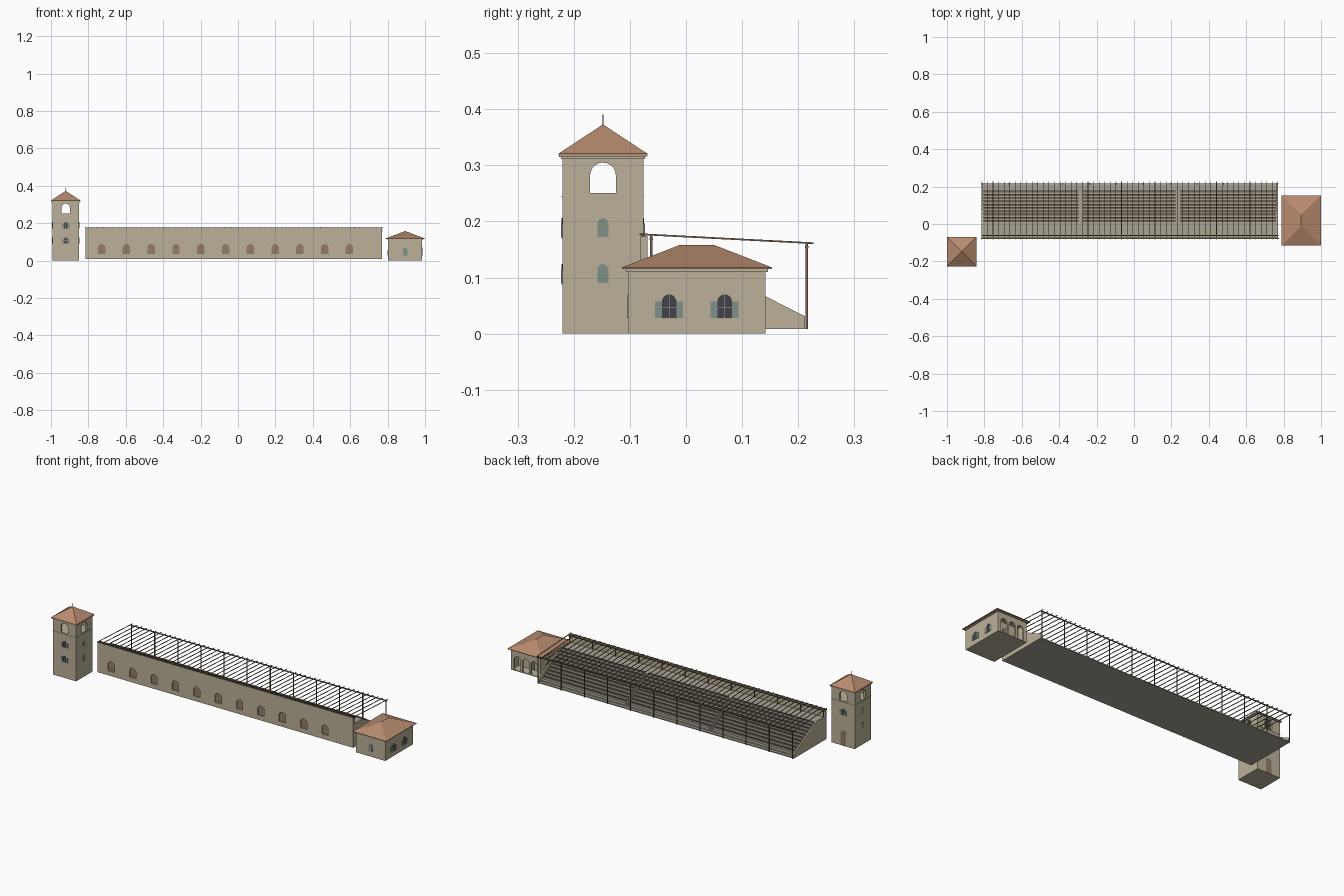
import bpy, bmesh, math
from mathutils import Vector

if "Cube" in bpy.data.objects:
    bpy.data.objects.remove(bpy.data.objects["Cube"])


def mat(name, r, g, b):
    m = bpy.data.materials.new(name)
    m.diffuse_color = (r, g, b, 1)
    m.use_nodes = True
    m.node_tree.nodes["Principled BSDF"].inputs["Base Color"].default_value = m.diffuse_color
    return m


WALL = mat("plaster", .50, .44, .32)
TILE = mat("roof_tile", .48, .26, .16)
BRICK = mat("brick_infill", .30, .20, .14)
GREEN = mat("shutter_green", .22, .28, .25)
DARK = mat("dark_glass", .05, .055, .065)
WOOD = mat("dark_wood", .17, .12, .085)
STONE = mat("stone", .40, .37, .30)


class Part:
    """Collects simple solids into one named object."""
    def __init__(self, name, material):
        self.name, self.material, self.bm = name, material, bmesh.new()

    def loft(self, a, b):
        va = [self.bm.verts.new(p) for p in a]
        vb = [self.bm.verts.new(p) for p in b]
        n = len(va)
        self.bm.faces.new(va[::-1])
        self.bm.faces.new(vb)
        for i in range(n):
            j = (i + 1) % n
            self.bm.faces.new((va[i], va[j], vb[j], vb[i]))

    def box(self, x0, x1, y0, y1, z0, z1):
        c = [(x0, y0), (x1, y0), (x1, y1), (x0, y1)]
        self.loft([(x, y, z0) for x, y in c], [(x, y, z1) for x, y in c])

    def prism_x(self, prof, x0, x1):
        self.loft([(x0, y, z) for y, z in prof], [(x1, y, z) for y, z in prof])

    def panel(self, prof, c, n, d0, d1):
        """Upright (u, z) outline at c facing n, from depth d0 to d1 along n."""
        n, c = Vector(n), Vector(c)
        t = Vector((-n.y, n.x, 0))
        up = Vector((0, 0, 1))
        self.loft(*[[c + n * d + t * u + up * z for u, z in prof] for d in (d0, d1)])

    def done(self, cutters=()):
        bmesh.ops.recalc_face_normals(self.bm, faces=self.bm.faces)
        me = bpy.data.meshes.new(self.name)
        self.bm.to_mesh(me)
        self.bm.free()
        ob = bpy.data.objects.new(self.name, me)
        bpy.context.collection.objects.link(ob)
        if self.material:
            me.materials.append(self.material)
        else:
            ob.hide_render = True
            ob.hide_set(True)
        for c in cutters:
            m = ob.modifiers.new("cut", 'BOOLEAN')
            m.operation, m.object, m.solver = 'DIFFERENCE', c, 'EXACT'
        return ob


def arch(w, h, seg=10):
    r = w / 2
    return [(-r, 0), (r, 0)] + [(r * math.cos(math.pi * i / seg), h - r + r * math.sin(math.pi * i / seg))
                                for i in range(seg + 1)]


def rect(u0, u1, z0, z1):
    return [(u0, z0), (u1, z0), (u1, z1), (u0, z1)]


def hip_roof(name, cx, cy, hx, hy, z0, z1, z2, ridge):
    p = Part(name, TILE)
    p.box(cx - hx, cx + hx, cy - hy, cy + hy, z0, z1)
    v = [p.bm.verts.new((cx + sx * hx, cy + sy * hy, z1)) for sx, sy in ((-1, -1), (1, -1), (1, 1), (-1, 1))]
    a = p.bm.verts.new((cx, cy - ridge, z2))
    b = p.bm.verts.new((cx, cy + ridge, z2)) if ridge else a
    for f in ((v[0], v[1], a), (v[2], v[3], b), (v[3], v[2], v[1], v[0])):
        p.bm.faces.new(f)
    p.bm.faces.new((v[1], v[2], b, a) if ridge else (v[1], v[2], a))
    p.bm.faces.new((v[3], v[0], a, b) if ridge else (v[3], v[0], a))
    p.done()


glass, shutters = Part("window_glass", DARK), Part("window_shutters", GREEN)
doors, trim = Part("doors", BRICK), Part("window_bars_and_sills", STONE)


def open_window(c, n, w, h, sw):
    """Dark arched window with an open shutter on each side."""
    glass.panel(arch(w, h), c, n, -.002, .001)
    trim.panel(rect(-.0004, .0004, 0, h), c, n, 0, .0015)
    trim.panel(rect(-w / 2, w / 2, h * .45, h * .45 + .0008), c, n, 0, .0015)
    trim.panel(rect(-w / 2 - .002, w / 2 + .002, -.002, 0), c, n, 0, .002)
    for s in (-1, 1):
        shutters.panel(rect(*sorted((s * w / 2, s * (w / 2 + sw))), 0, h - w / 2), c, n, 0, .0025)


# Bell tower
TX, TY, TH = -.921, -.148, .072
SIDES = [(0, -1, 0), (1, 0, 0), (0, 1, 0), (-1, 0, 0)]
cut_a, cut_b, room = (Part(f"belfry_cutter_{i}", None) for i in range(3))
cut_a.panel(arch(.046, .054), (TX, TY, .251), SIDES[0], -.1, .1)
cut_b.panel(arch(.046, .054), (TX, TY, .251), SIDES[1], -.1, .1)
room.box(TX - .06, TX + .06, TY - .06, TY + .06, .251, .310)
tower = Part("tower_body", WALL)
tower.box(TX - TH, TX + TH, TY - TH, TY + TH, 0, .317)
tower.done([room.done(), cut_a.done(), cut_b.done()])
bands = Part("tower_bands", WALL)
for e, z0, z1 in ((.0015, .243, .245), (.003, .311, .315), (.006, .315, .319)):
    if z0 > .3:
        bands.box(TX - TH - e, TX + TH + e, TY - TH - e, TY + TH + e, z0, z1)
    else:
        for n in SIDES:
            c = Vector((TX, TY, 0)) + Vector(n) * TH
            bands.panel(rect(-TH - e, TH + e, z0, z1), c, n, -.002, e)
bands.done()
hip_roof("tower_roof", TX, TY, .079, .079, .318, .321, .373, 0)
fin = Part("tower_finial", DARK)
fin.box(TX - .001, TX + .001, TY - .001, TY + .001, .37, .391)
fin.done()
for n in SIDES:
    for z in (.09, .172):
        c = Vector((TX, TY, z)) + Vector(n) * TH
        if n[0]:
            shutters.panel(arch(.019, .034), c, n, -.002, .001)
        elif n[1] < 0 or z > .1:
            open_window(c, n, .019, .034, .011)
doors.panel(arch(.034, .085), (TX, TY + TH, 0), SIDES[2], -.002, .001)

# Grandstand: solid stepped block with a tall front wall
X0, X1 = -.812, .768
prof = [(-.07, .008), (.21, .008), (.21, .014), (.194, .014), (.194, .021), (.178, .021)]
ROWS, DY, DZ = 10, .0175, .0111
for i in range(ROWS):
    y, z = .178 - i * DY, .021 + (i + 1) * DZ
    prof += [(y, z), (y - DY, z)]
prof[-1] = (-.07, prof[-1][1])
stand = Part("stand_steps", STONE)
stand.prism_x(prof, X0, X1)
stand.done()
ends = Part("stand_end_walls", WALL)
for x in (X0 - .003, X1 - .005):
    ends.prism_x([(-.071, .008), (.212, .008), (.212, .031), (.003, .137), (-.071, .137)], x, x + .008)
ends.done()
niche = Part("niche_cutters", None)
infill = Part("niche_infill", BRICK)
for k in range(11):
    c = (-.729 + k * .1325, -.081, .034)
    niche.panel(arch(.04, .054), c, SIDES[0], -.007, .02)
    infill.panel(arch(.04, .054), c, SIDES[0], -.009, -.006)
infill.done()
wall = Part("stand_front_wall", WALL)
wall.box(X0 - .003, X1 + .003, -.081, -.069, .008, .174)
wall.done([niche.done()])

# Bench planks in three blocks, with small steps in the two aisles
bench, aisle = Part("benches", WOOD), Part("aisle_steps", STONE)
AISLES = (-.285, .235)
blocks = [(X0 + .008, AISLES[0] - .012), (AISLES[0] + .012, AISLES[1] - .012), (AISLES[1] + .012, X1 - .008)]
for i in range(ROWS):
    y, z = .178 - i * DY, .021 + (i + 1) * DZ
    for a, b in blocks:
        bench.box(a, b, y - .0105, y - .0005, z + .0025, z + .0045)
        bench.box(a, b, y - .0065, y - .0045, z - .001, z + .003)
    for x in AISLES:
        aisle.box(x - .011, x + .011, y - .002, y + .008, z - DZ - .001, z - DZ / 2)
bench.done()
aisle.done()

# Pergola over the stand


def rz(y):
    return .1775 - (y + .085) * .052


perg = Part("pergola_rafters", WOOD)
for i in range(54):
    x = X0 - .003 + i * (X1 - X0 + .003) / 53
    a, b = -.083, .227
    perg.prism_x([(a, rz(a) - .0015), (b, rz(b) - .0015), (b, rz(b) + .0015), (a, rz(a) + .0015)], x, x + .003)
perg.done()
beams, posts = Part("pergola_beams", WOOD), Part("pergola_posts", WOOD)
for y, zb in ((-.062, .13), (.215, .008)):
    beams.box(X0 - .004, X1 + .004, y - .002, y + .002, rz(y) - .006, rz(y) - .001)
    for i in range(12):
        x = X0 + .002 + i * (X1 - X0 - .004) / 11
        posts.box(x - .002, x + .002, y - .002, y + .002, zb, rz(y) - .004)
        posts.box(x - .003, x + .003, y - .003, y + .003, rz(y) - .009, rz(y) - .006)
beams.box(X0 - .006, X1 + .006, -.08, -.075, .173, .177)
beams.done()
posts.done()

# Pavilion with an arcade at the back
PX, PY, PHX, PHY = .894, .0195, .091, .1225
porch = Part("arcade_cutter", None)
hall = Part("arcade_room_cutter", None)
hall.box(PX - PHX + .008, PX + PHX - .008, PY + PHY - .055, PY + PHY - .008, .004, .1)
for u in (-.052, 0, .052):
    porch.panel(arch(.04, .078), (PX + u, PY + PHY, .004), SIDES[2], -.02, .02)
pav = Part("pavilion_body", WALL)
pav.box(PX - PHX, PX + PHX, PY - PHY, PY + PHY, 0, .115)
pav.done([hall.done(), porch.done()])
corn = Part("pavilion_cornice", WALL)
corn.box(PX - PHX - .004, PX + PHX + .004, PY - PHY - .004, PY + PHY + .004, .110, .116)
corn.done()
hip_roof("pavilion_roof", PX, PY, .105, .134, .115, .118, .158, .031)
for sx in (1, -1):
    for y in (-.03, .069):
        open_window((PX + sx * PHX, y, .028), (sx, 0, 0), .026, .042, .012)
shutters.panel(arch(.022, .042), (PX, PY - PHY, .028), SIDES[0], -.002, .0015)
doors.panel(arch(.03, .07), (PX, PY + PHY - .055, .004), SIDES[2], -.002, .001)

for p in (glass, shutters, doors, trim):
    p.done()
